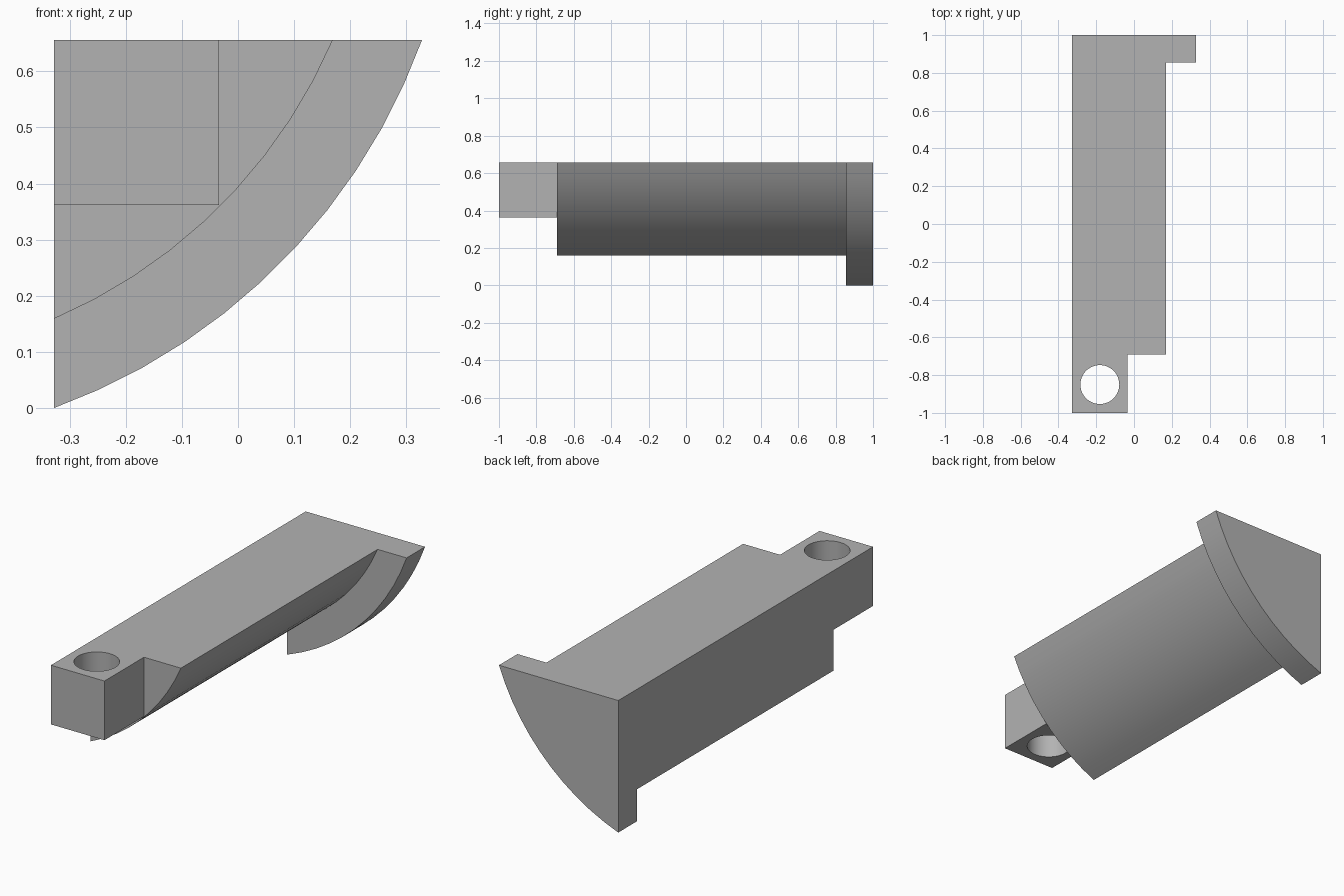
import bpy, bmesh, math

cube = bpy.data.objects.get("Cube")
if cube:
    bpy.data.objects.remove(cube, do_unlink=True)

LEFT, TOP = -0.328, 0.656        # corner where the two flat sides meet
CX, CZ = LEFT - 0.375, TOP + 0.375   # shared axis of the curved sides

grey = bpy.data.materials.new("plain grey")
grey.use_nodes = True
colour = (0.45, 0.45, 0.45, 1)
grey.diffuse_color = colour
grey.node_tree.nodes["Principled BSDF"].inputs["Base Color"].default_value = colour


def prism(name, outline, y0, y1):
    """Extrude an x-z outline from y0 to y1."""
    bm = bmesh.new()
    face = bm.faces.new([bm.verts.new((x, y0, z)) for x, z in outline])
    moved = bmesh.ops.extrude_face_region(bm, geom=[face])["geom"]
    verts = [v for v in moved if isinstance(v, bmesh.types.BMVert)]
    bmesh.ops.translate(bm, verts=verts, vec=(0, y1 - y0, 0))
    bmesh.ops.recalc_face_normals(bm, faces=bm.faces)
    mesh = bpy.data.meshes.new(name)
    bm.to_mesh(mesh)
    bm.free()
    mesh.materials.append(grey)
    obj = bpy.data.objects.new(name, mesh)
    bpy.context.collection.objects.link(obj)
    return obj


def sector(leg, steps):
    """Flat top and side of length leg, closed by an arc."""
    radius = math.hypot(LEFT - CX, TOP - leg - CZ)
    start = math.atan2(TOP - leg - CZ, LEFT - CX)
    end = math.atan2(TOP - CZ, LEFT + leg - CX)
    angles = [start + (end - start) * i / steps for i in range(steps + 1)]
    return [(LEFT, TOP)] + [(CX + radius * math.cos(a), CZ + radius * math.sin(a))
                            for a in angles]


# Long bar, end flange and mounting tab
bar = prism("slotted_bar", sector(0.497, 9), -0.69, 0.855)
flange = prism("end_flange", sector(0.656, 11), 0.855, 1.0)
right, low = LEFT + 0.294, TOP - 0.294
tab = prism("mounting_tab", [(LEFT, TOP), (right, TOP), (right, low), (LEFT, low)], -1.0, -0.69)

# Round hole through the tab
bpy.ops.mesh.primitive_cylinder_add(vertices=48, radius=0.103, depth=1,
                                    location=(-0.181, -0.85, 0.5))
hole = bpy.context.object
hole.name = "hole_cutter"
hole.data.materials.append(grey)

# Join the parts, then drill
for part, mode in ((flange, "UNION"), (tab, "UNION"), (hole, "DIFFERENCE")):
    mod = bar.modifiers.new(part.name, "BOOLEAN")
    mod.object, mod.operation, mod.solver = part, mode, "EXACT"
bpy.context.view_layer.update()
solid = bpy.data.meshes.new_from_object(bar.evaluated_get(bpy.context.evaluated_depsgraph_get()))
bar.modifiers.clear()
bar.data = solid
for part in (flange, tab, hole):
    bpy.data.objects.remove(part, do_unlink=True)

# Merge flat regions and keep hard edges crisp
bm = bmesh.new()
bm.from_mesh(solid)
bmesh.ops.remove_doubles(bm, verts=bm.verts, dist=0.0005)
bmesh.ops.dissolve_limit(bm, angle_limit=math.radians(0.5), verts=bm.verts, edges=bm.edges)
bm.to_mesh(solid)
bm.free()
bar.name = "bar_with_flange_and_tab"
bpy.ops.object.select_all(action="DESELECT")
bar.select_set(True)
bpy.context.view_layer.objects.active = bar
bpy.ops.object.shade_smooth_by_angle(angle=math.radians(30))
